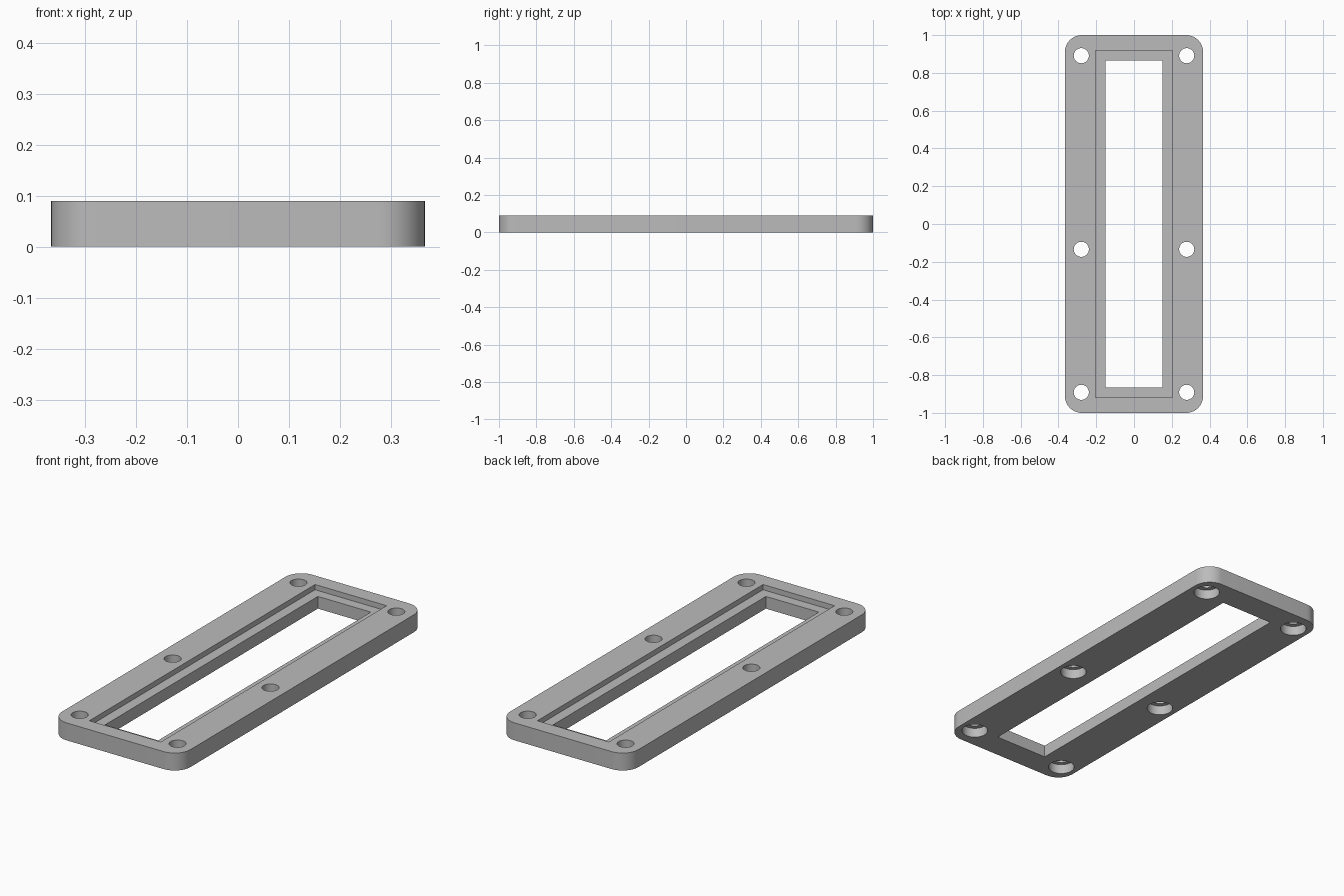
import bpy, bmesh
from mathutils import Matrix

HALF_X, HALF_Y, THICK = 0.366, 1.0, 0.09
HOLE_X, HOLE_YS = 0.279, (0.891, -0.134, -0.891)
LEDGE_Z, BORE_Z = 0.063, 0.05

cube = bpy.data.objects.get("Cube")
if cube:
    bpy.data.objects.remove(cube, do_unlink=True)

grey = bpy.data.materials.new("plain grey")
grey.use_nodes = True
colour = (0.5, 0.5, 0.5, 1)
grey.diffuse_color = colour
grey.node_tree.nodes["Principled BSDF"].inputs["Base Color"].default_value = colour


def make_object(name, bm):
    mesh = bpy.data.meshes.new(name)
    bm.to_mesh(mesh)
    bm.free()
    mesh.materials.append(grey)
    obj = bpy.data.objects.new(name, mesh)
    bpy.context.collection.objects.link(obj)
    return obj


def box(name, hx, hy, z0, z1, radius=0):
    bm = bmesh.new()
    place = Matrix.Translation((0, 0, (z0 + z1) / 2)) @ Matrix.Diagonal((2 * hx, 2 * hy, z1 - z0, 1))
    bmesh.ops.create_cube(bm, size=1, matrix=place)
    if radius:
        upright = [e for e in bm.edges if abs(e.verts[0].co.z - e.verts[1].co.z) > 0.01]
        bmesh.ops.bevel(bm, geom=upright, offset=radius, segments=12, profile=0.5, affect='EDGES')
    return make_object(name, bm)


def hole_set(name, radius, z0, z1):
    bm = bmesh.new()
    for x in (-HOLE_X, HOLE_X):
        for y in HOLE_YS:
            bmesh.ops.create_cone(bm, cap_ends=True, segments=48, radius1=radius, radius2=radius,
                                  depth=z1 - z0, matrix=Matrix.Translation((x, y, (z0 + z1) / 2)))
    return make_object(name, bm)


# Rounded plate
plate = box("frame_plate", HALF_X, HALF_Y, 0, THICK, 0.09)

# Window, its ledge, screw holes and the wider bores underneath
cutters = [
    box("window_cutter", 0.151, 0.866, -0.1, 0.2),
    box("ledge_cutter", 0.204, 0.919, LEDGE_Z, 0.2),
    hole_set("screw_hole_cutter", 0.04, -0.1, 0.2),
    hole_set("counterbore_cutter", 0.063, -0.1, BORE_Z),
]
bpy.ops.object.select_all(action='DESELECT')
bpy.context.view_layer.objects.active = plate
plate.select_set(True)
for cutter in cutters:
    cutter.hide_render = True
    cut = plate.modifiers.new(cutter.name, 'BOOLEAN')
    cut.operation = 'DIFFERENCE'
    cut.solver = 'EXACT'
    cut.object = cutter
    bpy.ops.object.modifier_apply(modifier=cut.name)
for cutter in cutters:
    bpy.data.objects.remove(cutter, do_unlink=True)

bpy.ops.object.shade_smooth_by_angle()
